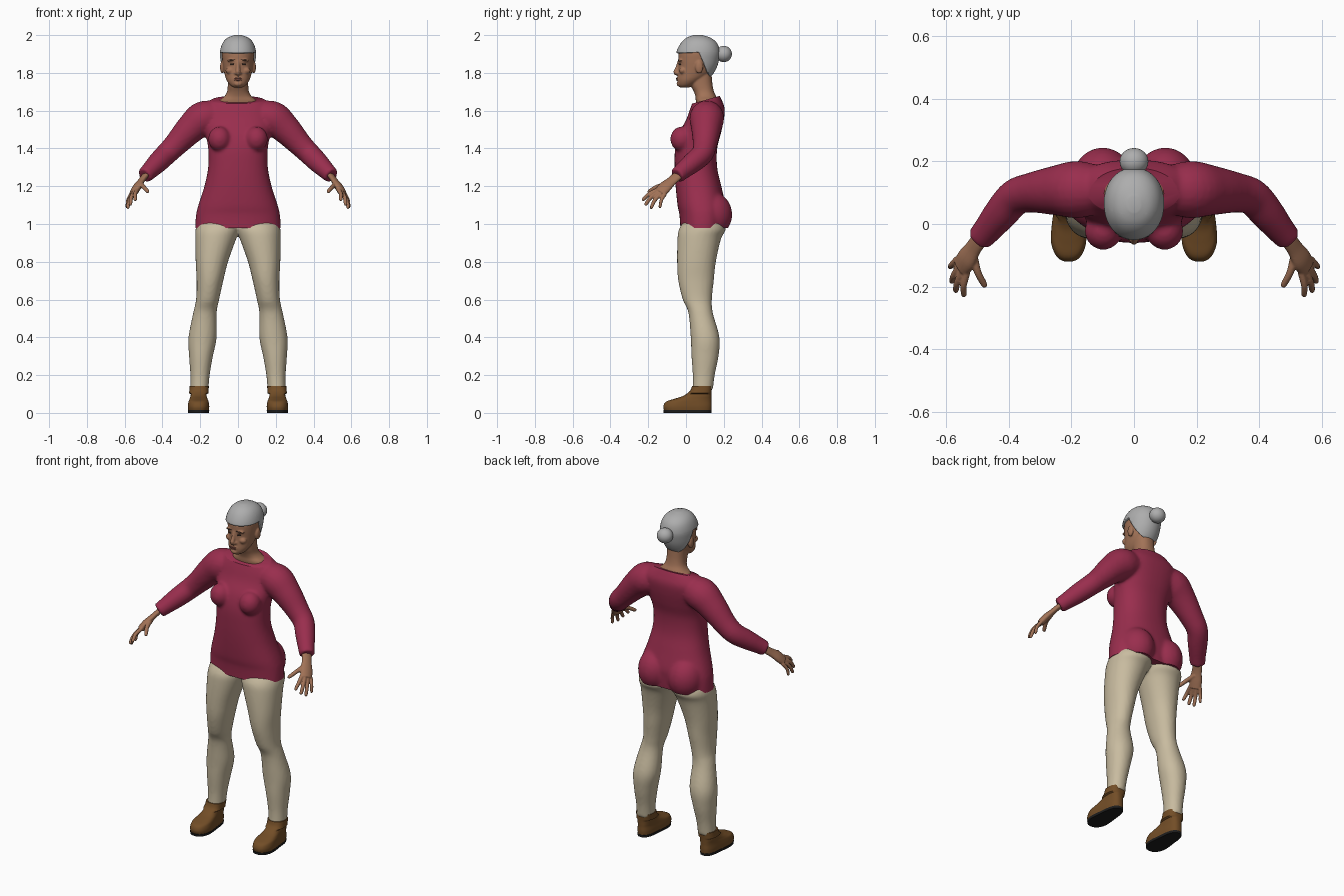
import bpy, bmesh, math
from mathutils import Vector, Matrix

cube = bpy.data.objects.get("Cube")
if cube:
    bpy.data.objects.remove(cube, do_unlink=True)


def material(name, *rgb):
    m = bpy.data.materials.new(name)
    m.use_nodes = True
    m.diffuse_color = (*rgb, 1)
    m.node_tree.nodes["Principled BSDF"].inputs["Base Color"].default_value = (*rgb, 1)
    return m


SKIN = material("skin", .36, .17, .095)
HAIR = material("grey hair", .42, .42, .42)
SHIRT = material("crimson knit", .32, .027, .075)
CLOTH = material("beige cloth", .58, .50, .35)
LEATHER = material("brown leather", .17, .075, .02)
RUBBER = material("black rubber", .012, .012, .012)
LIPS = material("lips", .25, .09, .065)
DARK = material("dark eyes", .035, .022, .018)


def spline(rows, n=5):
    """Catmull-Rom interpolation of number tuples."""
    out = []
    for i in range(len(rows) - 1):
        a, b, c, d = (rows[min(max(k, 0), len(rows) - 1)] for k in range(i - 1, i + 3))
        for k in range(n):
            t = k / n
            out.append([q + .5 * t * (r - p + t * (2 * p - 5 * q + 4 * r - s + t * (3 * (q - r) + s - p)))
                        for p, q, r, s in zip(a, b, c, d)])
    return out + [list(rows[-1])]


def skin(bm, rings):
    loops = [[bm.verts.new(p) for p in ring] for ring in rings]
    faces = [bm.faces.new((loops[0])), bm.faces.new(loops[-1])]
    for a, b in zip(loops, loops[1:]):
        for i in range(len(a)):
            j = (i + 1) % len(a)
            faces.append(bm.faces.new((a[i], a[j], b[j], b[i])))
    bmesh.ops.recalc_face_normals(bm, faces=faces)


def slab(bm, rows, side=1, power=2.3, sides=40):
    """Stack of rounded level rings, each row is z, x0, x1, y0, y1."""
    def bend(v):
        return math.copysign(abs(v) ** (2 / power), v)
    rings = []
    for z, x0, x1, y0, y1 in spline(rows):
        angles = [math.tau * i / sides for i in range(sides)]
        rings.append([(side * ((x0 + x1) / 2 + (x1 - x0) / 2 * bend(math.cos(a))),
                       (y0 + y1) / 2 + (y1 - y0) / 2 * bend(math.sin(a)), z) for a in angles])
    skin(bm, rings)


def tube(bm, points, side=1, flat=1, wide=(0, 0, 1), sides=20):
    """Round or flattened limb through points x, y, z, radius."""
    pts = spline(points)
    rings = []
    for i, p in enumerate(pts):
        t = Vector(pts[min(i + 1, len(pts) - 1)][:3]) - Vector(pts[max(i - 1, 0)][:3])
        t.normalize()
        u = Vector(wide)
        u = (u - t * u.dot(t)).normalized()
        w = t.cross(u) * flat
        ring = []
        for k in range(sides):
            a = math.tau * k / sides
            v = Vector(p[:3]) + p[3] * (u * math.cos(a) + w * math.sin(a))
            ring.append((side * v.x, v.y, v.z))
        rings.append(ring)
    skin(bm, rings)


def ball(bm, centre, radii):
    m = Matrix.Translation(centre) @ Matrix.Diagonal((*radii, 1))
    bmesh.ops.create_uvsphere(bm, u_segments=24, v_segments=16, radius=1, matrix=m)


def finish(bm, name, mat, voxel=0, smooth=0, cuts=()):
    """Make the object, fuse its shells, trim it by planes and shade it."""
    mesh = bpy.data.meshes.new(name)
    bm.to_mesh(mesh)
    bm.free()
    obj = bpy.data.objects.new(name, mesh)
    bpy.context.collection.objects.link(obj)
    if voxel:
        mod = obj.modifiers.new("fuse", 'REMESH')
        mod.mode, mod.voxel_size = 'VOXEL', voxel
        if smooth:
            mod = obj.modifiers.new("soften", 'SMOOTH')
            mod.factor, mod.iterations = .5, smooth
        dg = bpy.context.evaluated_depsgraph_get()
        mesh = bpy.data.meshes.new_from_object(obj.evaluated_get(dg))
        obj.modifiers.clear()
        obj.data = mesh
    if cuts:
        bm = bmesh.new()
        bm.from_mesh(mesh)
        for co, no in cuts:
            geom = bm.verts[:] + bm.edges[:] + bm.faces[:]
            cut = bmesh.ops.bisect_plane(bm, geom=geom, plane_co=co, plane_no=no, clear_outer=True)
            rim = [e for e in cut["geom_cut"] if isinstance(e, bmesh.types.BMEdge)]
            bmesh.ops.holes_fill(bm, edges=rim, sides=0)
        bm.to_mesh(mesh)
        bm.free()
    mesh.materials.clear()
    mesh.materials.append(mat)
    for p in mesh.polygons:
        p.use_smooth = True
        p.material_index = 0
    mesh.set_sharp_from_angle(angle=math.radians(50))
    return obj


# Sweater: torso, bust, seat and sleeves fused, trimmed at hem and neckline
bm = bmesh.new()
slab(bm, [(z, -w, w, f, b) for z, w, f, b in (
    (.93, .225, -.03, .195), (.98, .227, -.03, .205), (1.05, .222, -.035, .21), (1.1, .21, -.045, .21),
    (1.2, .178, -.055, .187), (1.3, .158, -.06, .165), (1.4, .158, -.058, .165), (1.48, .172, -.038, .185),
    (1.55, .185, 0, .2), (1.61, .185, .022, .205), (1.655, .145, .04, .19), (1.695, .085, .06, .17))])
for s in (1, -1):
    ball(bm, (s * .098, -.022, 1.45), (.06, .061, .066))
    ball(bm, (s * .1, .135, 1.05), (.1, .11, .12))
    tube(bm, ((.1, .11, 1.57, .075), (.18, .11, 1.56, .092), (.25, .107, 1.505, .08), (.33, .1, 1.42, .064),
              (.38, .085, 1.37, .059), (.425, .035, 1.325, .055), (.47, -.02, 1.28, .046),
              (.495, -.048, 1.256, .042)), s)
finish(bm, "sweater", SHIRT, .009, 6,
       (((0, 0, .98), (0, 0, -1)), ((0, .05, 1.642), (0, -.28, 1))))

# Trousers
bm = bmesh.new()
for s in (1, -1):
    slab(bm, ((1.01, -.02, .215, -.015, .2), (.97, -.01, .225, -.038, .21), (.92, .01, .226, -.045, .185),
              (.8, .053, .224, -.047, .158), (.7, .078, .219, -.041, .147), (.6, .1, .222, -.017, .137),
              (.53, .113, .237, .013, .142), (.4, .113, .262, .025, .177), (.3, .133, .259, .029, .172),
              (.2, .15, .252, .036, .152), (.12, .157, .252, .035, .142)), s, 2.1)
finish(bm, "trousers", CLOTH, .009, 4)

# Shoes and soles, narrower towards the heel
for s, word in ((1, "left"), (-1, "right")):
    for part, mat, rows in (
            ("shoe", LEATHER, ((.012, .15, .268, -.116, .134), (.035, .148, .27, -.12, .136),
                               (.06, .151, .267, -.105, .135), (.075, .153, .264, -.06, .135),
                               (.09, .155, .262, -.015, .135), (.115, .156, .258, .02, .136),
                               (.142, .154, .256, .032, .138))),
            ("sole", RUBBER, ((0, .149, .269, -.118, .135), (.014, .148, .27, -.12, .136)))):
        bm = bmesh.new()
        slab(bm, rows, s, 2.6)
        for v in bm.verts:
            if v.co.z < .1:
                v.co.x = s * .208 + (v.co.x - s * .208) * (1 - .2 * min(1, max(0, (v.co.y + .06) / .1)))
        finish(bm, word + "_" + part, mat)

# Hands: wrist, palm, four fingers and a thumb
for s, word in ((1, "left"), (-1, "right")):
    bm = bmesh.new()
    tube(bm, ((.475, -.025, 1.272, .03), (.497, -.053, 1.248, .029), (.515, -.08, 1.224, .03),
              (.535, -.112, 1.195, .037), (.552, -.138, 1.165, .035)), s, .55, (-.03, -.05, .02))
    for base, tip, r in (((.535, -.155, 1.178), (.545, -.233, 1.125), .0105),
                         ((.548, -.148, 1.168), (.572, -.218, 1.1), .011),
                         ((.557, -.133, 1.16), (.585, -.188, 1.082), .0105),
                         ((.565, -.112, 1.158), (.59, -.14, 1.085), .0095),
                         ((.515, -.092, 1.212), (.476, -.203, 1.17), .012)):
        a, b = Vector(base), Vector(tip)
        mid = (a + b) / 2 + Vector((.005, -.004, .006))
        tube(bm, ((*a, r * 1.15), (*mid, r), (*(a.lerp(b, .9)), r * .85), (*b, r * .4)), s, sides=12)
    finish(bm, word + "_hand", SKIN, .004, 1)

# Head with neck, nose, brow, chin and ears
HEAD = [(z, -w, w, f, b) for z, w, f, b in (
    (1.722, .022, -.03, .015), (1.735, .042, -.041, .045), (1.76, .06, -.045, .085), (1.79, .07, -.043, .125),
    (1.83, .078, -.04, .15), (1.87, .083, -.041, .163), (1.91, .084, -.038, .168), (1.95, .072, -.018, .155),
    (1.975, .05, .008, .125), (1.988, .018, .04, .085))]
bm = bmesh.new()
slab(bm, HEAD, power=2.1)
slab(bm, [(z, -w, w, f, b) for z, w, f, b in (
    (1.6, .1, .06, .17), (1.65, .1, .052, .168), (1.675, .073, .05, .16), (1.7, .058, .042, .148),
    (1.74, .054, .025, .14), (1.8, .054, .02, .135))])
tube(bm, ((0, -.034, 1.865, .009), (0, -.045, 1.83, .01), (0, -.054, 1.803, .013), (0, -.046, 1.793, .008)))
ball(bm, (0, -.036, 1.742), (.022, .014, .014))
ball(bm, (0, -.036, 1.768), (.026, .014, .014))
for s in (1, -1):
    ball(bm, (s * .011, -.046, 1.798), (.009, .01, .007))
    ball(bm, (s * .03, -.027, 1.866), (.028, .015, .008))
    ball(bm, (s * .042, -.018, 1.812), (.024, .018, .018))
    ball(bm, (s * .084, .07, 1.83), (.011, .021, .034))
head = finish(bm, "head", SKIN, .005, 2)


# Thin painted features laid on the face
def feature(name, mat, x, z, w, h):
    hit, place, normal, _ = head.ray_cast(Vector((x, -1, z)), Vector((0, 1, 0)))
    turn = Vector((0, -1, 0)).rotation_difference(normal) if hit else Matrix().to_quaternion()
    bm = bmesh.new()
    ball(bm, (0, 0, 0), (w, .0035, h))
    bmesh.ops.transform(bm, matrix=Matrix.Translation(place) @ turn.to_matrix().to_4x4(), verts=bm.verts)
    finish(bm, name, mat)


for s, word in ((1, "left"), (-1, "right")):
    feature(word + "_eye", DARK, s * .031, 1.846, .012, .0045)
    feature(word + "_eyebrow", DARK, s * .033, 1.869, .017, .0025)
feature("upper_lip", LIPS, 0, 1.771, .022, .004)
feature("lower_lip", LIPS, 0, 1.763, .019, .005)

# Swept-back hair cap, cut along the hairline, with a bun
bm = bmesh.new()
slab(bm, HEAD, power=2.1)
bm.normal_update()
for v in bm.verts:
    v.co += v.normal * .012
slope_co, slope_no = Vector((0, .07, 1.905)), Vector((0, .135, .06)).normalized()
front_co, front_no = Vector((0, 0, 1.907)), Vector((0, -.03, 1)).normalized()
for co, no in ((slope_co, slope_no), (front_co, front_no)):
    bmesh.ops.bisect_plane(bm, geom=bm.verts[:] + bm.edges[:] + bm.faces[:], plane_co=co, plane_no=no)
bare = []
for f in bm.faces:
    c = f.calc_center_median()
    if (c - slope_co).dot(slope_no) < 0 and (c - front_co).dot(front_no) < 0 or c.z < 1.765:
        bare.append(f)
bmesh.ops.delete(bm, geom=bare, context='FACES')
hair = finish(bm, "hair", HAIR)
mod = hair.modifiers.new("thickness", 'SOLIDIFY')
mod.thickness, mod.offset = .014, -1
bm = bmesh.new()
ball(bm, (0, .2, 1.9), (.046, .043, .043))
finish(bm, "hair_bun", HAIR)
